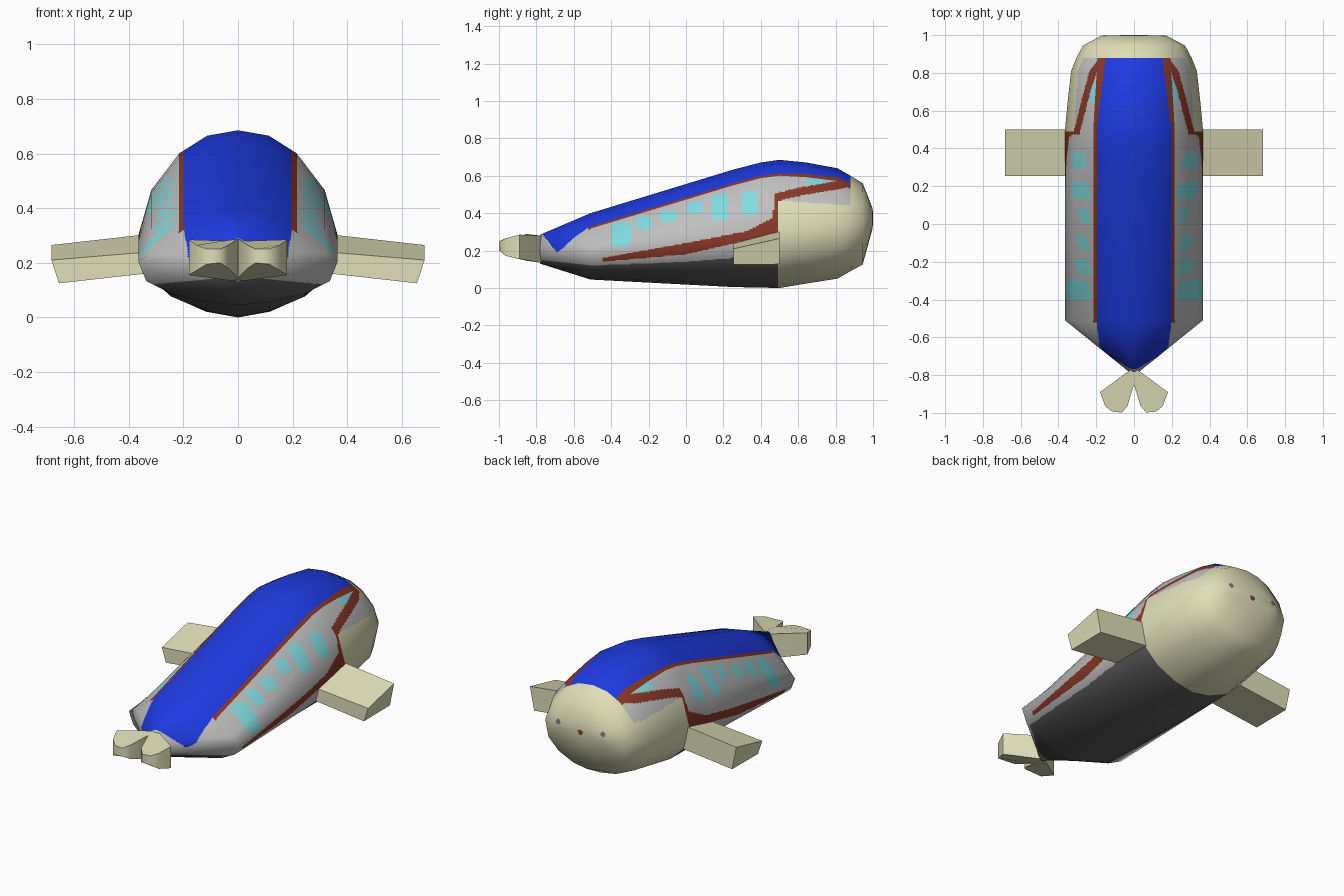
import bpy, bmesh, math
from mathutils import Vector

if "Cube" in bpy.data.objects:
    bpy.data.objects.remove(bpy.data.objects["Cube"])


def material(name, rgb):
    m = bpy.data.materials.new(name)
    lin = [((c / 255 + 0.055) / 1.055) ** 2.4 for c in rgb]
    m.diffuse_color = (*lin, 1)
    m.use_nodes = True
    m.node_tree.nodes["Principled BSDF"].inputs["Base Color"].default_value = m.diffuse_color
    return m


MATS = [material("light_grey", (192, 192, 192)), material("dark_grey", (96, 95, 95)),
        material("cream", (224, 223, 184)), material("blue", (30, 58, 225)),
        material("red_brown", (138, 56, 40)), material("cyan", (130, 220, 225)),
        material("eye_grey", (120, 120, 120))]
GREY, DARK, CREAM, BLUE, RED, CYAN, EYE = range(7)


def interp(t, pts):
    """Piecewise linear value at t."""
    if t <= pts[0][0]:
        return pts[0][1]
    for (a, va), (b, vb) in zip(pts, pts[1:]):
        if t <= b:
            return va + (vb - va) * (t - a) / (b - a)
    return pts[-1][1]


# Body sections: y, half width, top z, widest z, bottom z, upper flatness
SECTIONS = [(-0.78, 0.03, 0.285, 0.21, 0.13, 1), (-0.51, 0.365, 0.40, 0.205, 0.045, 2.2),
            (0.25, 0.365, 0.632, 0.28, 0.005, 1.1), (0.40, 0.365, 0.671, 0.29, 0.002, 1),
            (0.50, 0.365, 0.685, 0.30, 0.0, 1), (0.64, 0.352, 0.671, 0.314, 0.023, 1),
            (0.81, 0.333, 0.64, 0.33, 0.05, 1), (0.88, 0.305, 0.60, 0.34, 0.09, 1),
            (0.945, 0.27, 0.56, 0.35, 0.125, 1), (0.998, 0.17, 0.425, 0.375, 0.32, 1),
            (1.0, 0.02, 0.375, 0.37, 0.365, 1)]
HALF = [(0, 1), (.31, .948), (.59, .78), (.87, .43), (1, 0),
        (.92, -.45), (.67, -.74), (.32, -.93), (0, -1)]
PROFILE = HALF + [(-u, v) for u, v in HALF[-2:0:-1]]
N = len(PROFILE)


def section(y, hw, top, mid, bot, k):
    return [Vector((u * hw, y, mid + (v ** k * (top - mid) if v > 0 else v * (mid - bot))))
            for u, v in PROFILE]


def loft(rings):
    """Closed tube through rings of equal length, outward faces."""
    bm = bmesh.new()
    vs = [[bm.verts.new(p) for p in r] for r in rings]
    n = len(rings[0])
    for a, b in zip(vs, vs[1:]):
        for i in range(n):
            j = (i + 1) % n
            bm.faces.new((a[i], a[j], b[j], b[i]))
    bm.faces.new(vs[0])
    bm.faces.new(vs[-1])
    bmesh.ops.recalc_face_normals(bm, faces=bm.faces)
    bm.normal_update()
    return bm


def add_object(name, bm, mats):
    me = bpy.data.meshes.new(name)
    bm.to_mesh(me)
    bm.free()
    for m in mats:
        me.materials.append(m)
    ob = bpy.data.objects.new(name, me)
    bpy.context.collection.objects.link(ob)
    return ob


# Windows on each flank: y, z, half length, half height
WINDOWS = [(-.348, .285, .052, .066), (-.225, .35, .044, .036), (-.095, .383, .042, .03),
           (.045, .43, .042, .032), (.18, .432, .046, .07), (.34, .455, .042, .066),
           (.70, .57, .06, .018)]


def paint(p):
    x, y, z = abs(p.x), p.y, p.z
    # Eyes and nose
    if y > 0.9:
        if math.hypot(x - 0.147, z - 0.388) < 0.016:
            return EYE
        if math.hypot(x, z - 0.362) < 0.015:
            return RED
    # Head
    if y > 0.88 or (y > 0.495 and z < interp(y, [(0.5, 0.467), (0.87, 0.442)])):
        return CREAM
    # Blue back with its edge stripe
    edge = interp(y, [(-0.65, 0.182), (-0.52, 0.197), (0.5, 0.197), (0.87, 0.152)])
    if y < -0.52:
        if x < edge and z > max(0.31 + (y + 0.52) * 0.7, 0.19 - (y + 0.69) * 1.25):
            return BLUE
    elif z > 0.25:
        if x < edge:
            return BLUE
        if x < edge + interp(y, [(0.5, 0.02), (0.87, 0.042)]):
            return RED
    # Flank stripe
    if y > 0.49:
        if abs(z - interp(y, [(0.49, 0.487), (0.6, 0.513), (0.87, 0.56)])) < 0.022:
            return RED
    elif y > -0.45:
        lo = interp(y, [(-.45, .14), (0, .18), (.2, .225), (.5, .30)])
        hi = interp(y, [(-.45, .16), (0, .24), (.33, .305), (.465, .375), (.475, .505)])
        if lo < z < hi:
            return RED
    for wy, wz, a, b in WINDOWS:
        if abs((y - wy) / a) ** 5 + abs((z - wz) / b) ** 5 < 1:
            return CYAN
    if z < interp(y, [(-.78, .15), (-.5, .12), (0, .14), (.25, .16), (.5, .17)]):
        return DARK
    return GREY


# Body: faceted hull refined for crisp paint edges, with the hull's smooth normals
coarse = [section(*s) for s in SECTIONS]
bm = loft(coarse)
bm.verts.ensure_lookup_table()
cnorm = [[bm.verts[r * N + i].normal.copy() for i in range(N)] for r in range(len(coarse))]
bm.free()
SUB = 22


def refine(ring):
    return [ring[i].lerp(ring[(i + 1) % N], s / SUB) for i in range(N) for s in range(SUB)]


rings, norms = [], []
for r in range(len(coarse) - 1):
    size = max((a - b).length for a, b in zip(coarse[r], coarse[r + 1]))
    steps = max(2, math.ceil(size / 0.0095))
    last = r == len(coarse) - 2
    pa, pb, na, nb = map(refine, (coarse[r], coarse[r + 1], cnorm[r], cnorm[r + 1]))
    for s in range(steps + last):
        t = s / steps
        rings.append([a.lerp(b, t) for a, b in zip(pa, pb)])
        norms += [a.lerp(b, t).normalized() for a, b in zip(na, nb)]
bm = loft(rings)
for f in bm.faces:
    f.smooth = True
    f.material_index = paint(f.calc_center_median())
bm.faces.ensure_lookup_table()
bm.faces[-1].material_index = RED  # nose centre
body = add_object("body", bm, MATS)
body.data.normals_split_custom_set_from_vertices(norms)


def finish(ob):
    bpy.ops.object.select_all(action='DESELECT')
    ob.select_set(True)
    bpy.context.view_layer.objects.active = ob
    bpy.ops.object.shade_smooth_by_angle(angle=math.radians(60))


# Tail lobe outline: x, y, top z, bottom z
LOBE = [(0, -.76, .275, .135), (.03, -.78, .28, .135), (.18, -.89, .285, .155),
        (.152, -.965, .265, .172), (.115, -.993, .25, .195), (.065, -.998, .25, .20),
        (.035, -.965, .265, .18), (0, -.85, .288, .145)]

for side, label in ((1, "right"), (-1, "left")):
    # Tail lobe
    bm = loft([[Vector((side * x, y, b)) for x, y, t, b in LOBE],
               [Vector((side * x, y, t)) for x, y, t, b in LOBE]])
    finish(add_object(label + "_tail_lobe", bm, [MATS[CREAM]]))
    # Flipper: wedge section, thicker toward the head
    root = [(.30, .255, .165), (.30, .50, .165), (.30, .50, .308), (.30, .255, .242)]
    tip = [(.655, .255, .125), (.655, .50, .127), (.683, .50, .265), (.683, .255, .21)]
    bm = loft([[Vector((side * x, y, z)) for x, y, z in r] for r in (root, tip)])
    finish(add_object(label + "_flipper", bm, [MATS[CREAM]]))
